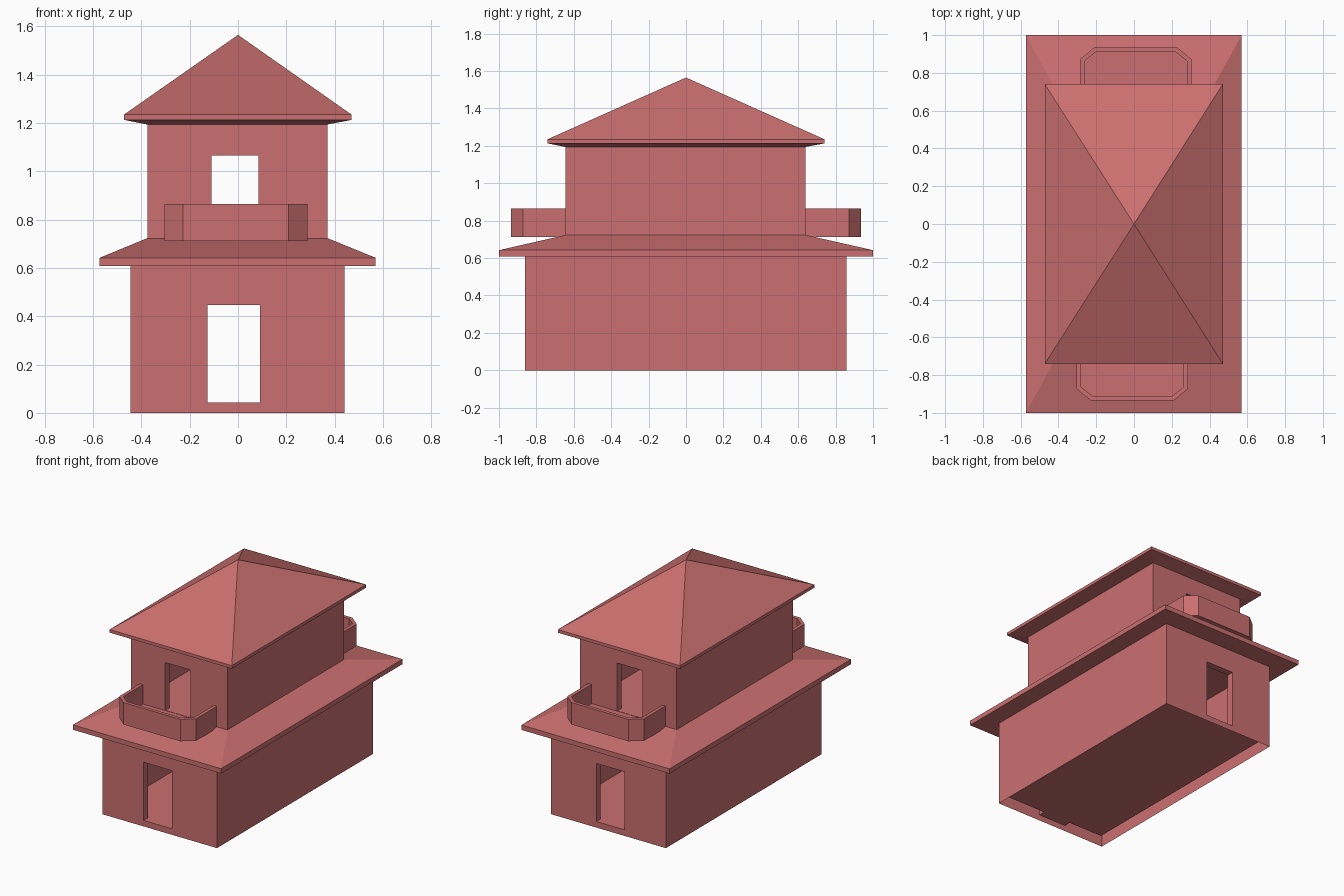
import bpy
import bmesh
from math import pi
from mathutils import Matrix

cube = bpy.data.objects.get("Cube")
if cube:
    bpy.data.objects.remove(cube, do_unlink=True)

# One clay colour for the whole house
clay = bpy.data.materials.new("clay_red")
clay.use_nodes = True
clay.diffuse_color = (0.6, 0.16, 0.16, 1)
clay.node_tree.nodes["Principled BSDF"].inputs["Base Color"].default_value = clay.diffuse_color


def make_object(name, bm):
    bmesh.ops.recalc_face_normals(bm, faces=bm.faces)
    mesh = bpy.data.meshes.new(name)
    bm.to_mesh(mesh)
    bm.free()
    mesh.materials.append(clay)
    obj = bpy.data.objects.new(name, mesh)
    bpy.context.scene.collection.objects.link(obj)
    return obj


def loft(name, levels, apex=None):
    """Stack of rectangles (x0, x1, y0, y1, z), closed flat or with an apex."""
    bm = bmesh.new()
    rings = []
    for x0, x1, y0, y1, z in levels:
        corners = ((x0, y0), (x1, y0), (x1, y1), (x0, y1))
        rings.append([bm.verts.new((x, y, z)) for x, y in corners])
    bm.faces.new(rings[0])
    for low, high in zip(rings, rings[1:]):
        for i in range(4):
            j = (i + 1) % 4
            bm.faces.new((low[i], low[j], high[j], high[i]))
    if apex is None:
        bm.faces.new(rings[-1])
    else:
        tip = bm.verts.new((0, 0, apex))
        for i in range(4):
            bm.faces.new((rings[-1][i], rings[-1][(i + 1) % 4], tip))
    return make_object(name, bm)


def box(name, x0, x1, y0, y1, z0, z1):
    return loft(name, [(x0, x1, y0, y1, z0), (x0, x1, y0, y1, z1)])


def prism(name, outline, z0, z1, turn):
    bm = bmesh.new()
    face = bm.faces.new([bm.verts.new((x, y, z0)) for x, y in outline])
    top = bmesh.ops.extrude_face_region(bm, geom=[face])["geom"]
    verts = [v for v in top if isinstance(v, bmesh.types.BMVert)]
    bmesh.ops.translate(bm, vec=(0, 0, z1 - z0), verts=verts)
    bmesh.ops.transform(bm, matrix=Matrix.Rotation(turn, 4, "Z"), verts=bm.verts)
    return make_object(name, bm)


def storey(name, x0, x1, y0, y1, z0, z1, floor, ceiling, door):
    """Hollow room with a doorway at each end and an open underside."""
    t = 0.048
    walls = box(name, x0, x1, y0, y1, z0, z1)
    cutters = [box("room_cutter", x0 + t, x1 - t, y0 + t, y1 - t, floor, ceiling),
               box("door_cutter", door[0], door[1], -2, 2, floor, door[2])]
    for cutter in cutters:
        cutter.hide_render = True
        mod = walls.modifiers.new("opening", "BOOLEAN")
        mod.operation = "DIFFERENCE"
        mod.solver = "EXACT"
        mod.object = cutter
    bpy.context.view_layer.update()
    graph = bpy.context.evaluated_depsgraph_get()
    cut = bpy.data.meshes.new_from_object(walls.evaluated_get(graph))
    walls.modifiers.clear()
    bm = bmesh.new()
    bm.from_mesh(cut)
    base = [f for f in bm.faces if all(abs(v.co.z - z0) < 1e-4 for v in f.verts)]
    bmesh.ops.delete(bm, geom=base, context="FACES")
    bm.to_mesh(walls.data)
    bm.free()
    bpy.data.meshes.remove(cut)
    for cutter in cutters:
        bpy.data.objects.remove(cutter, do_unlink=True)


# Two hollow storeys
storey("lower_walls", -0.445, 0.44, -0.86, 0.857, 0, 0.62, 0.042, 0.595,
       (-0.127, 0.092, 0.447))
storey("upper_walls", -0.375, 0.37, -0.645, 0.638, 0.69, 1.2, 0.732, 1.17,
       (-0.11, 0.084, 1.065))

# Skirt roof around the lower storey
loft("lower_roof", [(-0.573, 0.57, -1, 1, 0.608),
                    (-0.573, 0.57, -1, 1, 0.642),
                    (-0.374, 0.369, -0.64, 0.637, 0.724)])

# Pyramid roof on the upper storey
loft("upper_roof", [(-0.375, 0.37, -0.645, 0.638, 1.194),
                    (-0.472, 0.47, -0.74, 0.74, 1.213),
                    (-0.472, 0.47, -0.74, 0.74, 1.235)], apex=1.565)

# Balconies at both ends: a chamfered rail around a thin floor
outer = [(-0.305, -0.63), (-0.305, -0.872), (-0.228, -0.935),
         (0.21, -0.935), (0.287, -0.872), (0.287, -0.63)]
inner = [(-0.281, -0.63), (-0.281, -0.862), (-0.22, -0.911),
         (0.202, -0.911), (0.263, -0.862), (0.263, -0.63)]
for side, turn in (("front", 0), ("back", pi)):
    prism(side + "_balcony_rail", outer + inner[::-1], 0.712, 0.865, turn)
    prism(side + "_balcony_floor", inner, 0.712, 0.73, turn)
